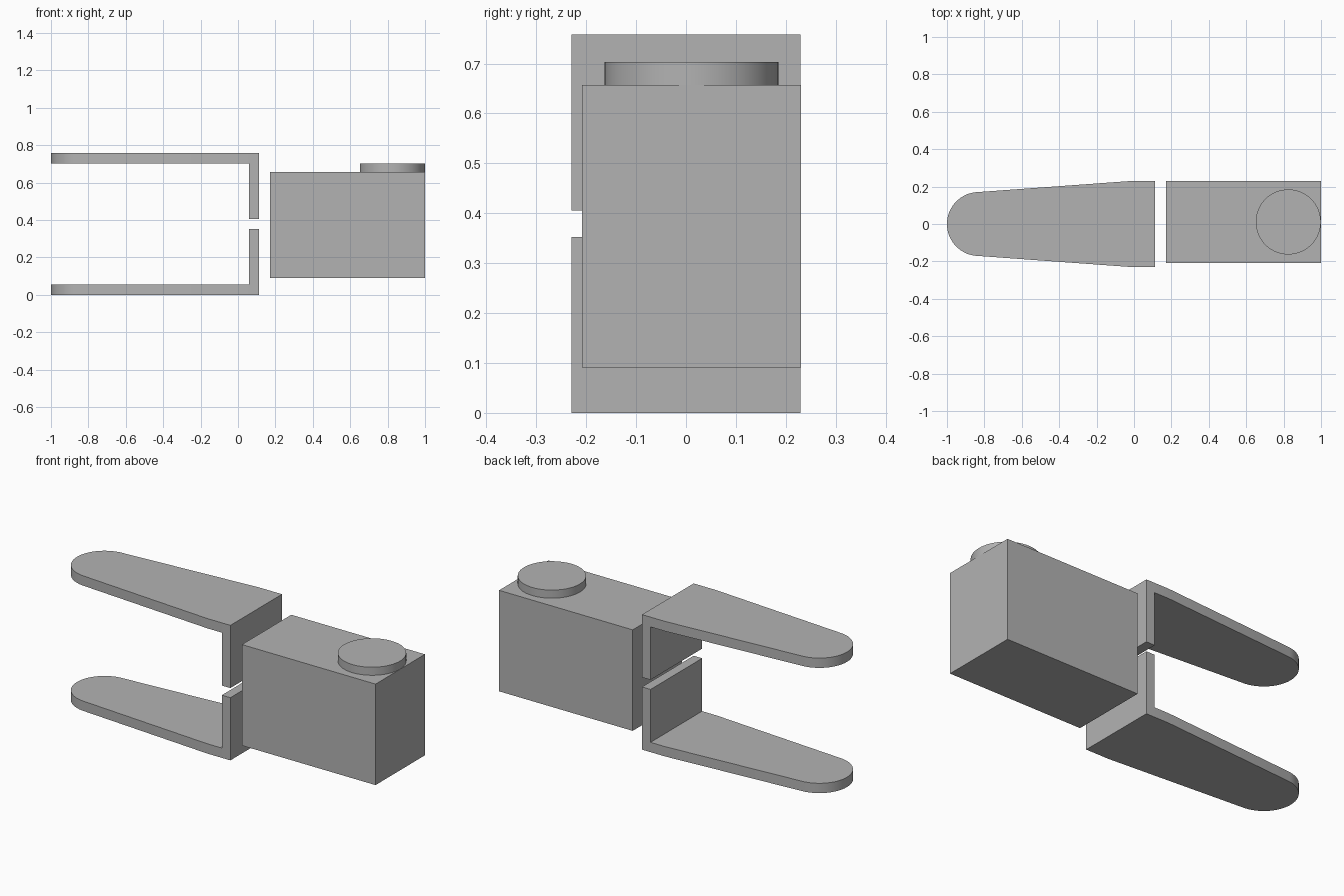
import bpy, bmesh, math
from mathutils import Matrix

cube = bpy.data.objects.get("Cube")
if cube:
    bpy.data.objects.remove(cube, do_unlink=True)

grey = bpy.data.materials.new("plain grey")
grey.use_nodes = True
grey.diffuse_color = (0.45, 0.45, 0.45, 1)
grey.node_tree.nodes["Principled BSDF"].inputs["Base Color"].default_value = grey.diffuse_color

HEIGHT = 0.758      # overall height
THICK = 0.055       # sheet thickness of the clamp arms
WALL_X = 0.06       # inner face of the upright flange
FLANGE_TOP = 0.352  # free edge of the lower flange


def finish(name, bm):
    bmesh.ops.recalc_face_normals(bm, faces=bm.faces)
    mesh = bpy.data.meshes.new(name)
    bm.to_mesh(mesh)
    bm.free()
    mesh.materials.append(grey)
    obj = bpy.data.objects.new(name, mesh)
    bpy.context.collection.objects.link(obj)
    bpy.ops.object.select_all(action='DESELECT')
    obj.select_set(True)
    bpy.context.view_layer.objects.active = obj
    bpy.ops.object.shade_smooth_by_angle(angle=math.radians(30))
    return obj


def clamp_arm(name, upper):
    # Tapered tongue with a rounded tip
    half = 0.229
    outline = [(-0.03, -half), (0.113, -half), (0.113, half), (-0.03, half)]
    for i in range(25):
        a = math.radians(98 + 164 * i / 24)
        outline.append((-0.829 + 0.171 * math.cos(a), 0.171 * math.sin(a)))
    bm = bmesh.new()
    base = bm.faces.new([bm.verts.new((x, y, 0)) for x, y in outline])
    raised = bmesh.ops.extrude_face_region(bm, geom=[base], use_keep_orig=True)
    top = [v for v in raised["geom"] if isinstance(v, bmesh.types.BMVert)]
    bmesh.ops.translate(bm, verts=top, vec=(0, 0, THICK))
    bmesh.ops.recalc_face_normals(bm, faces=bm.faces)

    # Flange raised from the wide end
    bmesh.ops.bisect_plane(bm, geom=bm.verts[:] + bm.edges[:] + bm.faces[:],
                           plane_co=(WALL_X, 0, 0), plane_no=(1, 0, 0))
    strip = [f for f in bm.faces
             if f.normal.z > 0.9 and f.calc_center_median().x > WALL_X]
    flange = bmesh.ops.extrude_face_region(bm, geom=strip)
    rim = [v for v in flange["geom"] if isinstance(v, bmesh.types.BMVert)]
    bmesh.ops.translate(bm, verts=rim, vec=(0, 0, FLANGE_TOP - THICK))

    # The upper arm is the lower one turned upside down
    if upper:
        for v in bm.verts:
            v.co.z = HEIGHT - v.co.z
    return finish(name, bm)


clamp_arm("lower_clamp_arm", False)
clamp_arm("upper_clamp_arm", True)

# Body block
bm = bmesh.new()
bmesh.ops.create_cube(bm, size=1, matrix=Matrix.Translation((0.585, 0.011, 0.374))
                      @ Matrix.Diagonal((0.83, 0.438, 0.567, 1)))
finish("body_block", bm)

# Round button on the body
bm = bmesh.new()
bmesh.ops.create_cone(bm, cap_ends=True, segments=64, radius1=0.174, radius2=0.174,
                      depth=0.047, matrix=Matrix.Translation((0.825, 0.011, 0.6795)))
finish("top_button", bm)
